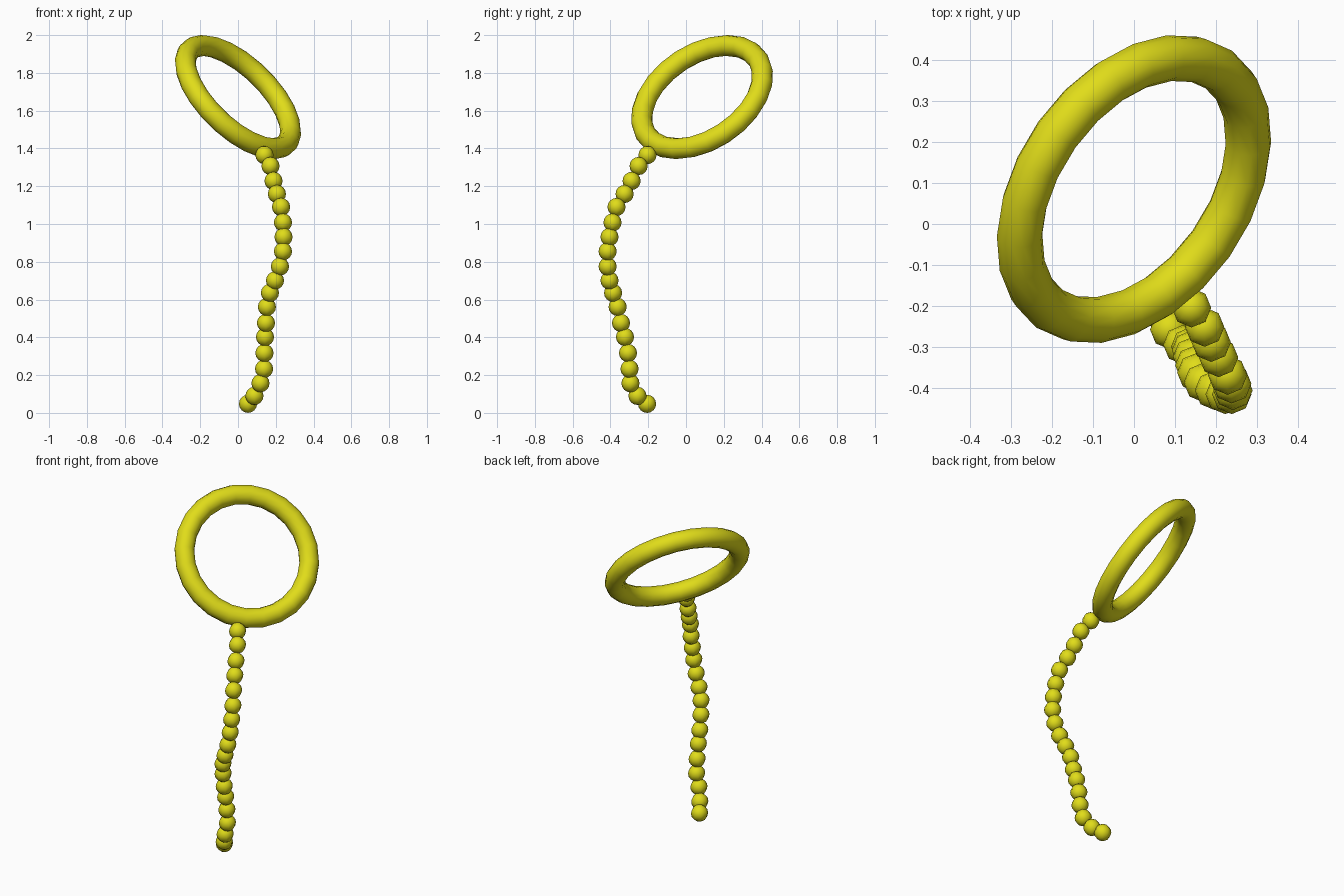
import bpy
from mathutils import Vector

mat = bpy.data.materials.new("yellow")
mat.diffuse_color = (0.75, 0.72, 0.01, 1)


def finish(obj, name):
    obj.name = name
    obj.data.materials.append(mat)
    bpy.ops.object.shade_smooth()


# Tilted ring
axis = Vector((0.624, -0.442, 0.644))
bpy.ops.mesh.primitive_torus_add(
    major_radius=0.357, minor_radius=0.056, major_segments=24, minor_segments=12,
    location=(0, 0.085, 1.672),
    rotation=axis.to_track_quat('Z', 'Y').to_euler())
finish(bpy.context.object, "ring")

# Bead centres along the hanging string, top to bottom
beads = [
    (0.14, -0.204, 1.365), (0.172, -0.251, 1.307), (0.188, -0.288, 1.228),
    (0.206, -0.325, 1.159), (0.228, -0.368, 1.09), (0.238, -0.389, 1.008),
    (0.241, -0.405, 0.931), (0.238, -0.415, 0.855), (0.222, -0.415, 0.775),
    (0.196, -0.405, 0.701), (0.169, -0.386, 0.635), (0.153, -0.362, 0.561),
    (0.148, -0.344, 0.476), (0.143, -0.323, 0.402), (0.14, -0.307, 0.317),
    (0.138, -0.299, 0.233), (0.119, -0.294, 0.157), (0.087, -0.257, 0.09),
    (0.053, -0.206, 0.048),
]
for i, centre in enumerate(beads, 1):
    bpy.ops.mesh.primitive_uv_sphere_add(
        segments=8, ring_count=8, radius=0.048, location=centre)
    finish(bpy.context.object, f"string_bead_{i}")
